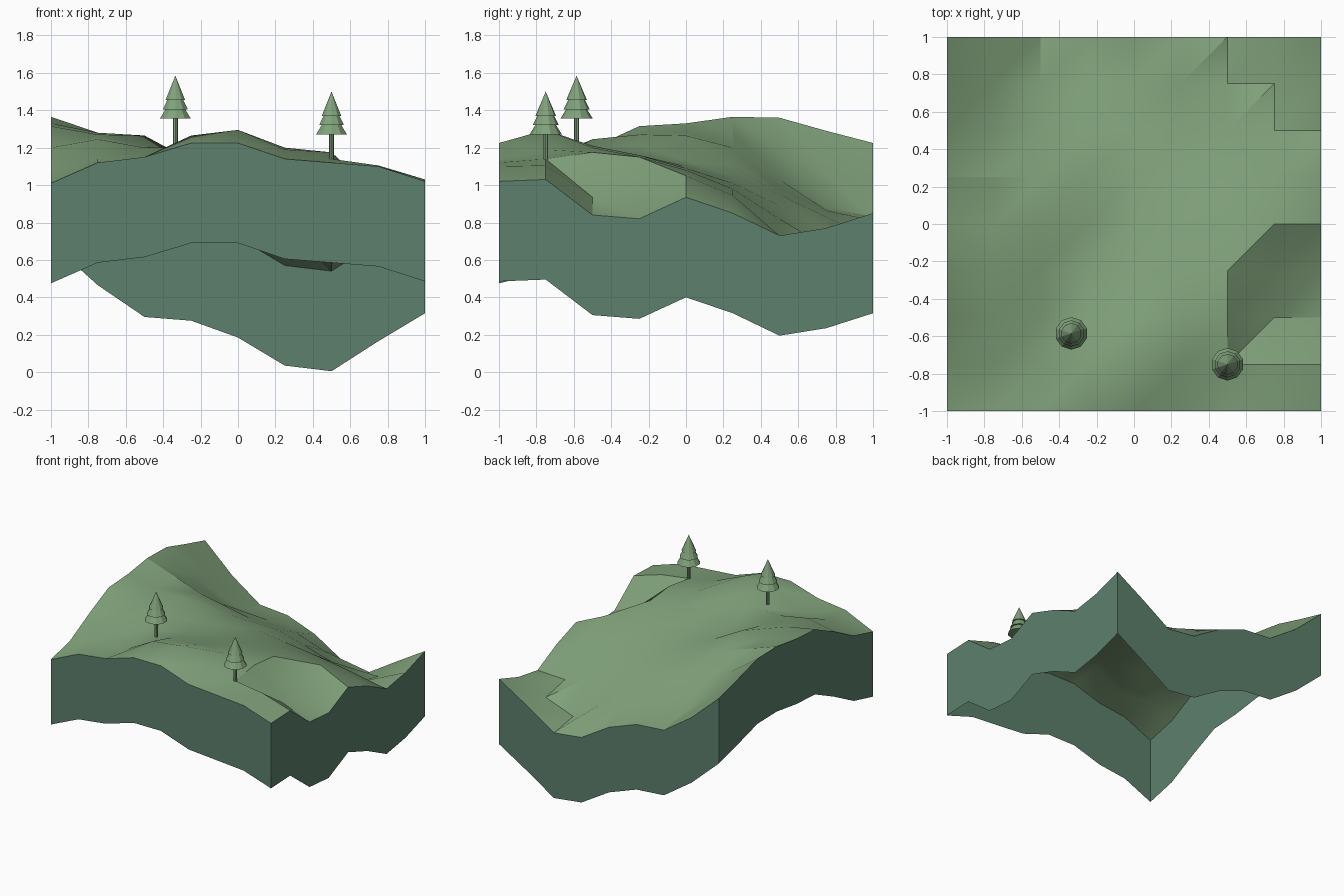
import bpy
import bmesh
import math

cube = bpy.data.objects.get("Cube")
if cube:
    bpy.data.objects.remove(cube, do_unlink=True)


def srgb(r, g, b):
    return tuple(((c / 255 + 0.055) / 1.055) ** 2.4 for c in (r, g, b)) + (1.0,)


def make_material(name, colour):
    mat = bpy.data.materials.new(name)
    mat.use_nodes = True
    mat.diffuse_color = colour
    mat.node_tree.nodes["Principled BSDF"].inputs["Base Color"].default_value = colour
    return mat


grass = make_material("grass green", srgb(129, 162, 123))
earth = make_material("earth green", srgb(92, 128, 108))


def finish(bm, name, mat, angle=None):
    mesh = bpy.data.meshes.new(name)
    bm.to_mesh(mesh)
    bm.free()
    mesh.materials.append(mat)
    obj = bpy.data.objects.new(name, mesh)
    bpy.context.collection.objects.link(obj)
    if angle:
        bpy.ops.object.select_all(action="DESELECT")
        bpy.context.view_layer.objects.active = obj
        obj.select_set(True)
        bpy.ops.object.shade_smooth_by_angle(angle=math.radians(angle))
    return obj


# Ground heights in hundredths, one row per step from front to back
HEIGHTS = [
    [101, 112, 115, 122.5, 122.5, 114, 112, 110, 102],
    [107, 114, 113, 126.5, 129.5, 119, 114, 110.5, 103],
    [120, 124.5, 120, 120, 121, 120, 117.5, 93.5, 84],
    [131.5, 127, 121, 115, 116, 116, 115, 95, 82],
    [133, 128, 126.5, 113, 110, 109, 108, 105, 93.5],
    [136.5, 128, 120, 110, 104, 101, 98, 94.5, 85],
    [136, 118, 103, 98, 95, 89, 82, 72, 73],
    [129, 107, 88, 86.5, 83, 75, 58, 67, 77],
    [122.5, 100, 83, 81, 72, 57, 54, 70, 85],
]
CELLS = 8
STEP = 2 / CELLS
DEPTH = 0.535


def ground_point(col, row):
    return (col * STEP - 1, row * STEP - 1, HEIGHTS[row][col] / 100)


# Hilly ground, every cell split along the same diagonal
bm = bmesh.new()
grid = [[bm.verts.new(ground_point(c, r)) for c in range(CELLS + 1)]
        for r in range(CELLS + 1)]
for r in range(CELLS):
    for c in range(CELLS):
        a, b = grid[r][c], grid[r][c + 1]
        d, e = grid[r + 1][c + 1], grid[r + 1][c]
        bm.faces.new((a, b, d))
        bm.faces.new((a, d, e))
finish(bm, "ground", grass, 28)

# Side walls, open underneath, following the ground edge
ring = ([(i, 0) for i in range(CELLS)] + [(CELLS, i) for i in range(CELLS)]
        + [(CELLS - i, CELLS) for i in range(CELLS)]
        + [(0, CELLS - i) for i in range(CELLS)])
bm = bmesh.new()
upper = [bm.verts.new(ground_point(c, r)) for c, r in ring]
lower = [bm.verts.new((v.co.x, v.co.y, v.co.z - DEPTH)) for v in upper]
for i in range(len(ring)):
    j = (i + 1) % len(ring)
    bm.faces.new((lower[i], lower[j], upper[j], upper[i]))
finish(bm, "side_walls", earth)


def add_cone(name, x, y, z, r1, r2, height, sides):
    bm = bmesh.new()
    bmesh.ops.create_cone(bm, cap_ends=True, segments=sides, radius1=r1,
                          radius2=r2, depth=height)
    bmesh.ops.translate(bm, verts=bm.verts, vec=(x, y, z + height / 2))
    finish(bm, name, grass)


# Trees: a thin trunk under three stacked cones
def add_tree(label, x, y, crown):
    add_cone(label + "_trunk", x, y, crown - 0.14, 0.013, 0.013, 0.18, 8)
    tiers = [(0, 0.087, 0.14), (0.05, 0.07, 0.14), (0.1, 0.055, 0.13)]
    for n, (lift, radius, height) in enumerate(tiers):
        add_cone(f"{label}_foliage_{n}", x, y, crown + lift,
                 radius, 0, height, 10)


add_tree("left_tree", -0.335, -0.585, 1.355)
add_tree("right_tree", 0.5, -0.75, 1.27)
